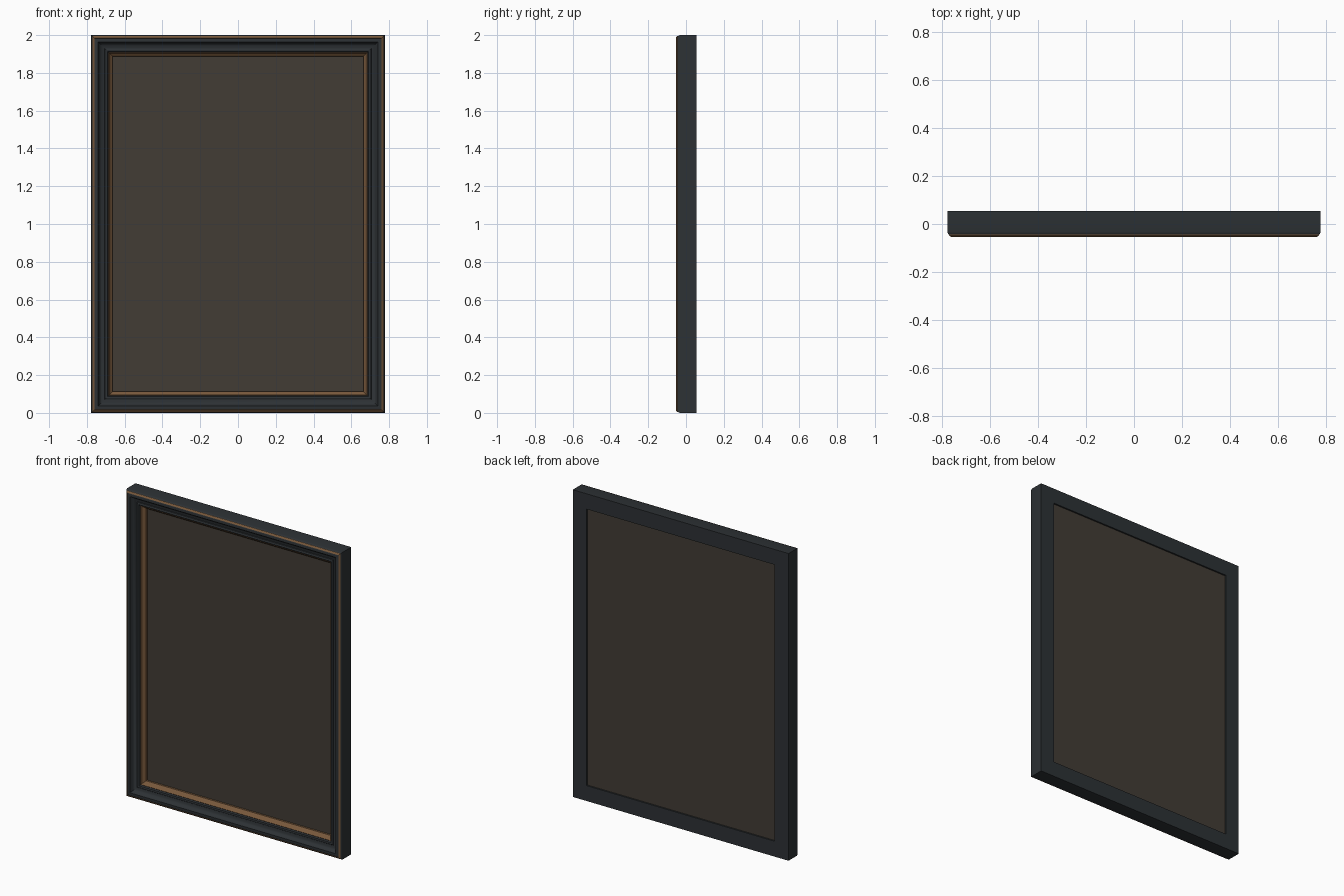
import bpy, bmesh

if "Cube" in bpy.data.objects:
    bpy.data.objects.remove(bpy.data.objects["Cube"])

W, H = 0.777, 2.0   # half width, full height


def material(name, rgb):
    m = bpy.data.materials.new(name)
    m.diffuse_color = (*rgb, 1)
    m.use_nodes = True
    m.node_tree.nodes["Principled BSDF"].inputs["Base Color"].default_value = m.diffuse_color
    return m


BLACK = material("black_paint", (0.026, 0.031, 0.035))
GOLD = material("aged_gold", (0.19, 0.10, 0.045))
CANVAS = material("brown_canvas", (0.055, 0.045, 0.035))


def mitred_frame(name, profile, mat, closed=True):
    """Sweep a profile of (inset, y) points round the rectangle with mitred corners."""
    bm = bmesh.new()
    rings = [[bm.verts.new(p) for p in ((-W + d, y, d), (W - d, y, d),
                                       (W - d, y, H - d), (-W + d, y, H - d))]
             for d, y in profile]
    n = len(rings)
    for i in range(n if closed else n - 1):
        a, b = rings[i], rings[(i + 1) % n]
        for k in range(4):
            j = (k + 1) % 4
            bm.faces.new((a[k], a[j], b[j], b[k]))
    bmesh.ops.recalc_face_normals(bm, faces=bm.faces)
    me = bpy.data.meshes.new(name)
    bm.to_mesh(me)
    bm.free()
    me.materials.append(mat)
    ob = bpy.data.objects.new(name, me)
    bpy.context.collection.objects.link(ob)
    bpy.context.view_layer.objects.active = ob
    ob.select_set(True)
    bpy.ops.object.shade_smooth_by_angle(angle=0.5)
    ob.select_set(False)
    return ob


# main moulding: rounded outer edge, flat crest, cove, inner step
mitred_frame("frame_moulding", [
    (0, 0.055), (0, -0.032), (0.002, -0.039), (0.007, -0.046), (0.014, -0.051),
    (0.022, -0.054), (0.036, -0.054), (0.039, -0.046), (0.046, -0.035),
    (0.056, -0.028), (0.070, -0.025), (0.072, -0.030), (0.078, -0.033),
    (0.086, -0.031), (0.091, -0.024), (0.100, 0.015), (0.100, 0.055)], BLACK)

# thin gilt line along the outer front edge
mitred_frame("outer_gilt_line", [
    (0.006, -0.043), (0.006, -0.047), (0.010, -0.051), (0.016, -0.054),
    (0.018, -0.050)], GOLD)

# sloping gilt liner around the picture
mitred_frame("inner_gilt_liner", [
    (0.090, -0.022), (0.094, -0.024), (0.098, -0.018), (0.101, -0.010),
    (0.106, -0.006), (0.113, 0.002), (0.113, 0.020), (0.095, 0.020)], GOLD)

# picture panel, set in slightly from the back
bpy.ops.mesh.primitive_cube_add(size=1, location=(0, 0.030, H / 2))
panel = bpy.context.object
panel.name = "picture_panel"
panel.scale = (2 * (W - 0.0995), 0.030, H - 0.199)
panel.data.materials.append(CANVAS)
